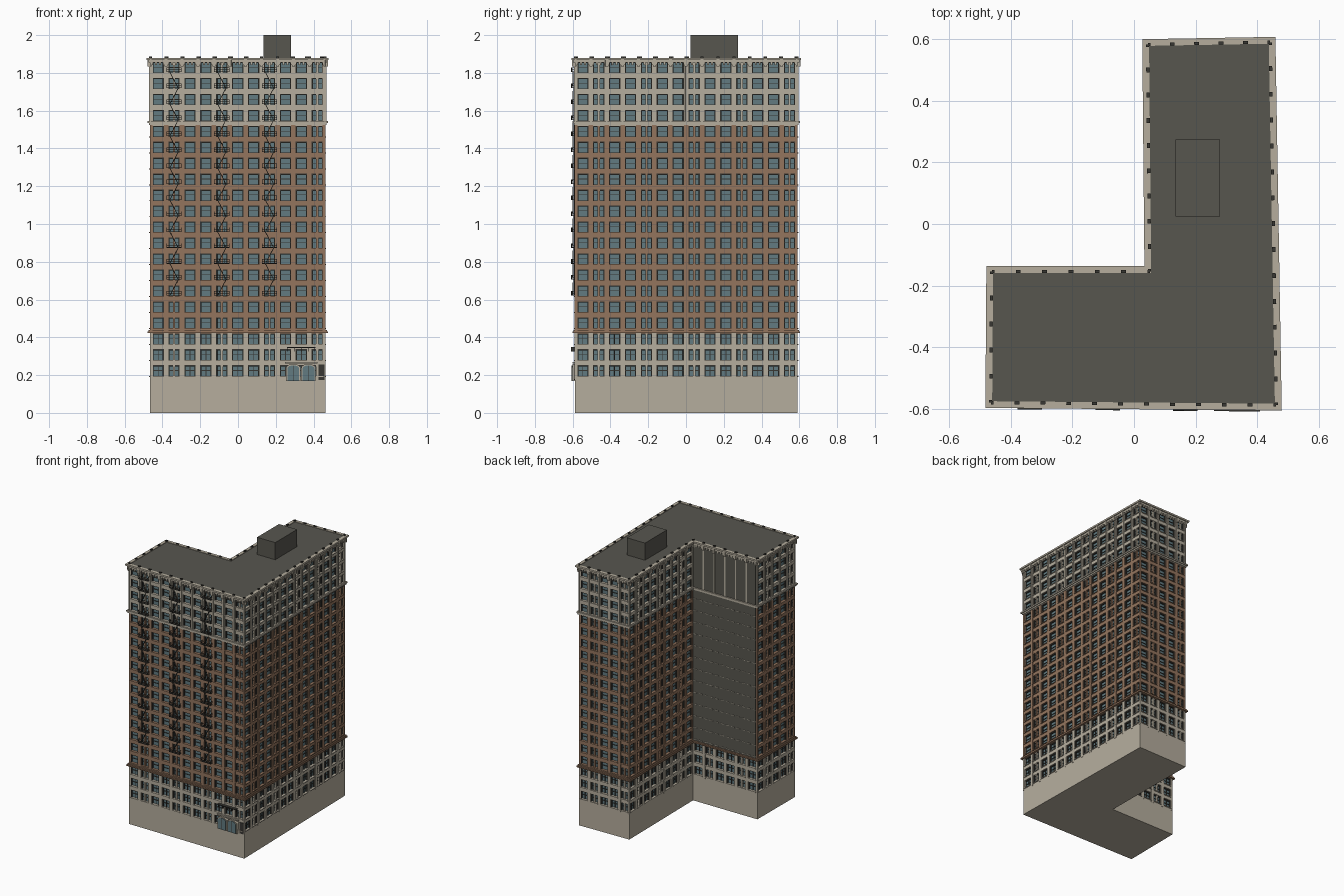
import bpy, bmesh, math
from mathutils import Vector

if "Cube" in bpy.data.objects:
    bpy.data.objects.remove(bpy.data.objects["Cube"])

FOOT = [(-.465, -.58), (.462, -.588), (.442, .59), (.045, .583), (.052, -.155), (-.462, -.155)]
BAYS = [11, 14, 5, 9, 6, 5]
Z0, PITCH, FLOORS = .18, .0845, 20
UP = Vector((0, 0, 1))


def material(name, rgb):
    m = bpy.data.materials.new(name)
    m.diffuse_color = [(c / 255) ** 2.2 for c in rgb] + [1]
    m.use_nodes = True
    m.node_tree.nodes["Principled BSDF"].inputs["Base Color"].default_value = m.diffuse_color
    return m


STONE = material("stone", (180, 172, 156))
BRICK = material("brick", (146, 116, 94))
GLASS = material("glass", (98, 122, 128))
DARK = material("dark_metal", (58, 57, 53))
ROOF = material("roofing", (88, 87, 80))
parts = {}


def part(name, mat):
    if name not in parts:
        parts[name] = (bmesh.new(), mat)
    return parts[name][0]


def hexa(bm, a, b):
    """Solid joining two matching loops, closed at both ends."""
    a = [bm.verts.new(p) for p in a]
    b = [bm.verts.new(p) for p in b]
    n = len(a)
    bm.faces.new(a[::-1])
    bm.faces.new(b)
    for i in range(n):
        j = (i + 1) % n
        bm.faces.new((a[i], a[j], b[j], b[i]))


def offset(d):
    """Footprint moved outward by d."""
    pts = [Vector(p) for p in FOOT]
    out = []
    for i, p in enumerate(pts):
        e0 = (p - pts[i - 1]).normalized()
        e1 = (pts[(i + 1) % len(pts)] - p).normalized()
        n0, n1 = Vector((e0.y, -e0.x)), Vector((e1.y, -e1.x))
        out.append(p + (n0 + n1) * d / (1 + n0.dot(n1)))
    return out


def prism(bm, d, z0, z1):
    o = offset(d)
    hexa(bm, [(p.x, p.y, z0) for p in o], [(p.x, p.y, z1) for p in o])


def ring(bm, d0, d1, z0, z1):
    """Band that runs round the whole footprint."""
    rows = [[bm.verts.new((p.x, p.y, z)) for p in offset(d)]
            for d, z in ((d1, z0), (d1, z1), (d0, z1), (d0, z0))]
    for r in range(4):
        a, b = rows[r], rows[(r + 1) % 4]
        for i in range(6):
            j = (i + 1) % 6
            bm.faces.new((a[i], a[j], b[j], b[i]))


class Wall:
    def __init__(self, i):
        self.o = Vector((*FOOT[i], 0))
        d = Vector((*FOOT[(i + 1) % 6], 0)) - self.o
        self.len, self.u = d.length, d.normalized()
        self.n = Vector((self.u.y, -self.u.x, 0))

    def at(self, u, d, z):
        return self.o + self.u * u + self.n * d + UP * z

    def box(self, bm, u0, u1, d0, d1, z0, z1):
        hexa(bm, *[[self.at(u, d, z) for u, d in ((u0, d0), (u0, d1), (u1, d1), (u1, d0))][::-1]
                   for z in (z0, z1)])


def zf(k):
    return Z0 + PITCH * k


# Plinth, glazed core, roof and rooftop house
prism(part("plinth", STONE), 0, 0, Z0)
core = part("window_glass", GLASS)
prism(core, -.014, Z0, 1.86)
prism(part("roof", ROOF), -.003, 1.86, 1.876)
hexa(part("roof_house", ROOF), *[[(.135, .025, z), (.28, .025, z), (.28, .275, z), (.135, .275, z)]
                                 for z in (1.87, 2.0)])

# Floor bands
for k in range(FLOORS + 1):
    brick = 3 <= k < 16
    bm = part("brick_bands", BRICK) if brick else part("stone_bands", STONE)
    ring(bm, -.014, 0, max(Z0, zf(k) - .012), min(zf(k) + .016, 1.862))

# Belt courses and crowning cornice
ring(part("lower_belt", BRICK), -.01, .013, .422, .43)
ring(part("lower_belt", BRICK), -.01, .008, .43, .438)
ring(part("upper_belt", STONE), -.01, .013, 1.535, 1.545)
ring(part("upper_belt", STONE), -.01, .006, 1.525, 1.535)
ring(part("cornice", STONE), -.004, .018, 1.868, 1.88)
ring(part("cornice", STONE), -.004, .010, 1.855, 1.868)

# Piers, windows and dentils on every wall
for i, bays in enumerate(BAYS):
    w = Wall(i)
    step = w.len / bays
    blank = i == 4
    for j in range(bays + 1):
        c = j * step
        a, b = max(0, c - .012), min(w.len, c + .012)
        w.box(part("stone_piers", STONE), a, b, -.014, .001, Z0, zf(3))
        w.box(part("brick_piers", BRICK), a, b, -.014, .001, zf(3), zf(16))
        w.box(part("stone_piers", STONE), a, b, -.014, .001, zf(16), 1.86)
        w.box(part("stone_piers", STONE), max(0, c - .005), min(w.len, c + .005),
              0, .006, zf(16), 1.84)
        w.box(part("cornice_brackets", STONE), max(0, c - .008), min(w.len, c + .008),
              0, .015, 1.835, 1.868)
        w.box(part("cornice_finials", DARK), max(0, c - .008), min(w.len, c + .008),
              -.004, .006, 1.88, 1.888)
    for j in range(bays * 4):
        u = (j + .5) * step / 4
        w.box(part("dentils", STONE), u - .005, u + .005, 0, .009, 1.842, 1.856)
    for j in range(bays):
        u0, u1 = j * step + .012, (j + 1) * step - .012
        m = (u0 + u1) / 2
        paired = j % 3 == 1
        for k in range(FLOORS):
            if blank and k >= 3:
                continue
            z0, z1 = zf(k) + .016, zf(k + 1) - .012
            f = part("window_frames", DARK)
            for a in (u0, u1 - .006):
                w.box(f, a, a + .006, -.015, -.005, z0, z1)
            w.box(f, u0 + .006, u1 - .006, -.015, -.006, z1 - .006, z1)
            w.box(f, u0 + .006, u1 - .006, -.015, -.009, (z0 + z1) / 2 - .0015, (z0 + z1) / 2 + .0015)
            bm = part("brick_sills", BRICK) if 3 <= k < 16 else part("stone_sills", STONE)
            w.box(bm, u0 - .002, u1 + .002, -.012, .005, z0 - .005, z0)
            if paired:
                bm = part("brick_piers", BRICK) if 3 <= k < 16 else part("stone_piers", STONE)
                w.box(bm, m - .006, m + .006, -.015, -.001, z0, z1)
            elif k < 3:
                w.box(f, m - .002, m + .002, -.015, -.009, z0, z1)

# Blank courtyard wall with rows of sills
w = Wall(4)
w.box(part("courtyard_wall", ROOF), .001, w.len - .012, -.01, .004, .438, 1.855)
for k in range(3, 16):
    for j in range(12):
        u = (j + .5) * w.len / 12
        w.box(part("courtyard_sills", STONE), u - .012, u + .012, .003, .007, zf(k) + .013, zf(k) + .017)

# Fire escapes on three front bays
front = Wall(0)
fe = part("fire_escapes", DARK)
step = front.len / 11
for bay in (1, 4, 7):
    c = (bay + .5) * step
    for k in range(5, 20):
        z = zf(k) + .018
        front.box(fe, c - .04, c + .04, 0, .022, z, z + .003)
        for h in (.012, .022):
            front.box(fe, c - .04, c + .04, .02, .022, z + h, z + h + .002)
            for s in (-.04, .038):
                front.box(fe, c + s, c + s + .002, 0, .02, z + h, z + h + .002)
        for s in (-.04, -.014, .012, .038):
            front.box(fe, c + s, c + s + .002, .02, .022, z, z + .024)
        if k < 19:
            # sloping stair stringers up to the next landing
            t = 1 if k % 2 else -1
            for d in (.005, .014):
                hexa(fe, *[[front.at(c + x + a, e, zz) for a, e in
                            ((-.002, d), (.002, d), (.002, d + .002), (-.002, d + .002))]
                           for x, zz in ((-.022 * t, z), (.022 * t, z + PITCH))])


# Arched entrance doors with canopy and side door
def arch(bm, c, r, d0, d1, z0, spring):
    prof = [(c - r, z0), (c + r, z0)]
    prof += [(c + r * math.cos(math.pi * t / 10), spring + r * .55 * math.sin(math.pi * t / 10))
             for t in range(11)]
    hexa(bm, *[[front.at(u, d, z) for u, z in prof] for d in (d1, d0)])


for x in (.293, .373):
    c = x + .465
    arch(part("entrance_surrounds", STONE), c, .038, -.012, .014, .168, .238)
    arch(part("entrance_doors", GLASS), c, .031, 0, .017, .17, .235)
    front.box(fe, c - .0015, c + .0015, .012, .018, .17, .25)
front.box(part("side_door", DARK), .892, .922, -.01, .004, .175, .255)
can = part("entrance_balcony", DARK)
front.box(can, .725, .875, 0, .022, .343, .348)
for j in range(5):
    u = .728 + j * .0355
    front.box(can, u, u + .003, .004, .02, .325, .343)
front.box(part("entrance_lintel", STONE), .715, .885, 0, .012, .262, .27)

# Turn every part into an object
for name, (bm, mat) in parts.items():
    bmesh.ops.recalc_face_normals(bm, faces=bm.faces)
    mesh = bpy.data.meshes.new(name)
    bm.to_mesh(mesh)
    bm.free()
    mesh.materials.append(mat)
    bpy.context.collection.objects.link(bpy.data.objects.new(name, mesh))
